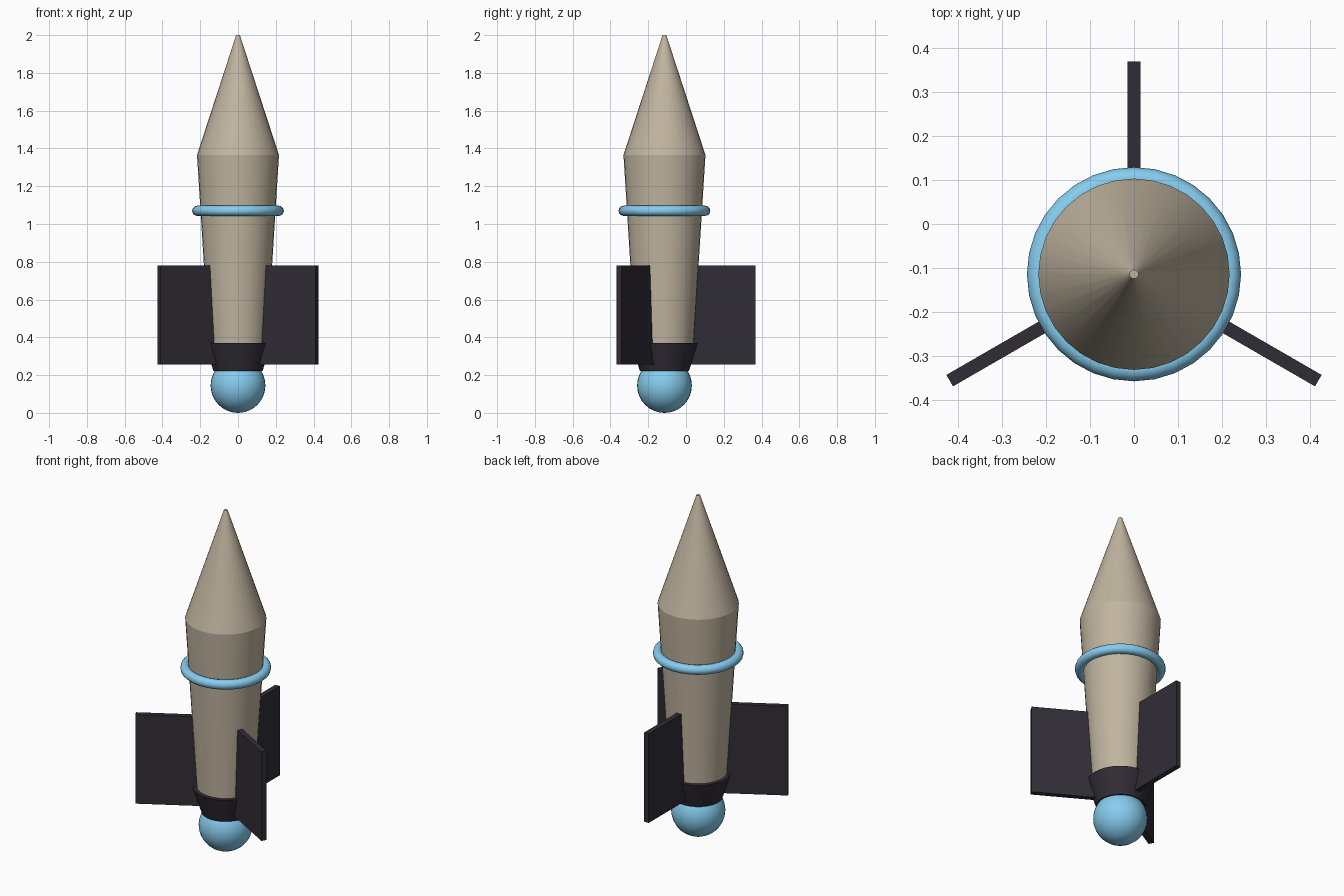
import bpy, math

if "Cube" in bpy.data.objects:
    bpy.data.objects.remove(bpy.data.objects["Cube"])

AXIS_Y = -0.114   # the rocket axis sits forward of the bounding-box centre
SIDES = 32


def material(name, rgb):
    mat = bpy.data.materials.new(name)
    mat.diffuse_color = (*rgb, 1.0)
    mat.use_nodes = True
    mat.node_tree.nodes["Principled BSDF"].inputs["Base Color"].default_value = mat.diffuse_color
    return mat


CREAM = material("cream", (0.53, 0.46, 0.35))
DARK = material("charcoal", (0.030, 0.026, 0.036))
BLUE = material("sky_blue", (0.24, 0.61, 0.87))


def finish(name, mat, smooth=True):
    obj = bpy.context.object
    obj.name = obj.data.name = name
    obj.data.materials.append(mat)
    if smooth:
        bpy.ops.object.shade_smooth_by_angle(angle=math.radians(35))
    return obj


def tapered(name, z0, z1, r0, r1, mat):
    """Upright truncated cone between two heights."""
    bpy.ops.mesh.primitive_cone_add(vertices=SIDES, radius1=r0, radius2=r1, depth=z1 - z0,
                                    location=(0, AXIS_Y, (z0 + z1) / 2))
    return finish(name, mat)


# Hull, nose and nozzle
tapered("hull", 0.37, 1.365, 0.155, 0.217, CREAM)
tapered("nose_cone", 1.365, 2.0, 0.217, 0.010, CREAM)
tapered("nozzle", 0.222, 0.37, 0.130, 0.177, DARK)

# Exhaust ball under the nozzle
bpy.ops.mesh.primitive_uv_sphere_add(segments=SIDES, ring_count=16, radius=0.145,
                                     location=(0, AXIS_Y, 0.145))
finish("exhaust_ball", BLUE)

# Trim ring around the hull
bpy.ops.mesh.primitive_torus_add(major_segments=SIDES, minor_segments=12, major_radius=0.216,
                                 minor_radius=0.027, location=(0, AXIS_Y, 1.07))
finish("trim_ring", BLUE)

# Three flat fins, one pointing straight back
FIN_IN, FIN_OUT, FIN_LOW, FIN_TOP, FIN_THICK = 0.10, 0.483, 0.255, 0.78, 0.03
for name, degrees in (("back_fin", 90), ("left_fin", 210), ("right_fin", 330)):
    a = math.radians(degrees)
    mid = (FIN_IN + FIN_OUT) / 2
    bpy.ops.mesh.primitive_cube_add(
        size=1, rotation=(0, 0, a),
        location=(mid * math.cos(a), AXIS_Y + mid * math.sin(a), (FIN_LOW + FIN_TOP) / 2))
    bpy.context.object.scale = (FIN_OUT - FIN_IN, FIN_THICK, FIN_TOP - FIN_LOW)
    bpy.ops.object.transform_apply(location=False, rotation=False, scale=True)
    finish(name, DARK, smooth=False)
